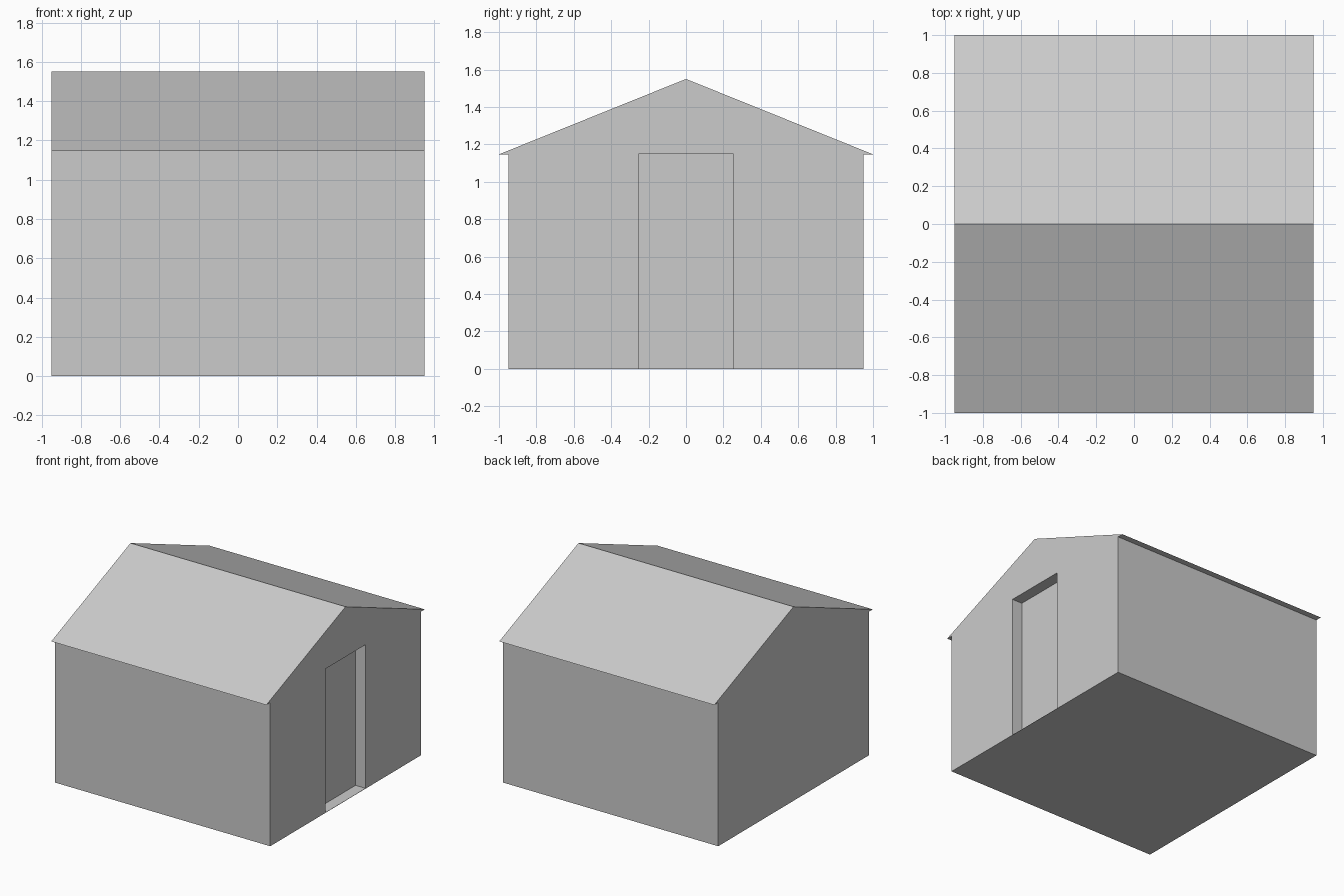
import bpy

if "Cube" in bpy.data.objects:
    bpy.data.objects.remove(bpy.data.objects["Cube"])


def extrude_profile(name, profile, x0, x1):
    """Solid made by extruding a (y, z) profile along x."""
    n = len(profile)
    verts = [(x, y, z) for x in (x0, x1) for y, z in profile]
    faces = [tuple(reversed(range(n))), tuple(range(n, 2 * n))]
    faces += [(i, (i + 1) % n, n + (i + 1) % n, n + i) for i in range(n)]
    mesh = bpy.data.meshes.new(name)
    mesh.from_pydata(verts, [], faces)
    mesh.update()
    obj = bpy.data.objects.new(name, mesh)
    bpy.context.collection.objects.link(obj)
    return obj


HALF_LENGTH, HALF_WIDTH, EAVE_Y = 0.95, 0.95, 1.0
EAVE_Z, RIDGE_Z = 1.15, 1.55
DOOR_HALF, DOOR_DEPTH, SILL = 0.255, 0.09, 0.002

# House shell: walls, small eaves and gable roof in one solid
right_half = [(HALF_WIDTH, 0), (HALF_WIDTH, EAVE_Z - 0.003),
              (EAVE_Y, EAVE_Z - 0.003)]
left_half = [(-y, z) for y, z in reversed(right_half)]
house = extrude_profile("house", right_half + [(0, RIDGE_Z)] + left_half,
                        -HALF_LENGTH, HALF_LENGTH)

# Doorway recess in the +x gable, leaving a thin floor
door_profile = [(-DOOR_HALF, SILL), (DOOR_HALF, SILL),
                (DOOR_HALF, EAVE_Z), (-DOOR_HALF, EAVE_Z)]
cutter = extrude_profile("doorway_cutter", door_profile,
                         HALF_LENGTH - DOOR_DEPTH, HALF_LENGTH + 0.2)
cutter.hide_render = True
cutter.display_type = 'WIRE'

recess = house.modifiers.new("doorway", 'BOOLEAN')
recess.operation = 'DIFFERENCE'
recess.solver = 'EXACT'
recess.object = cutter
